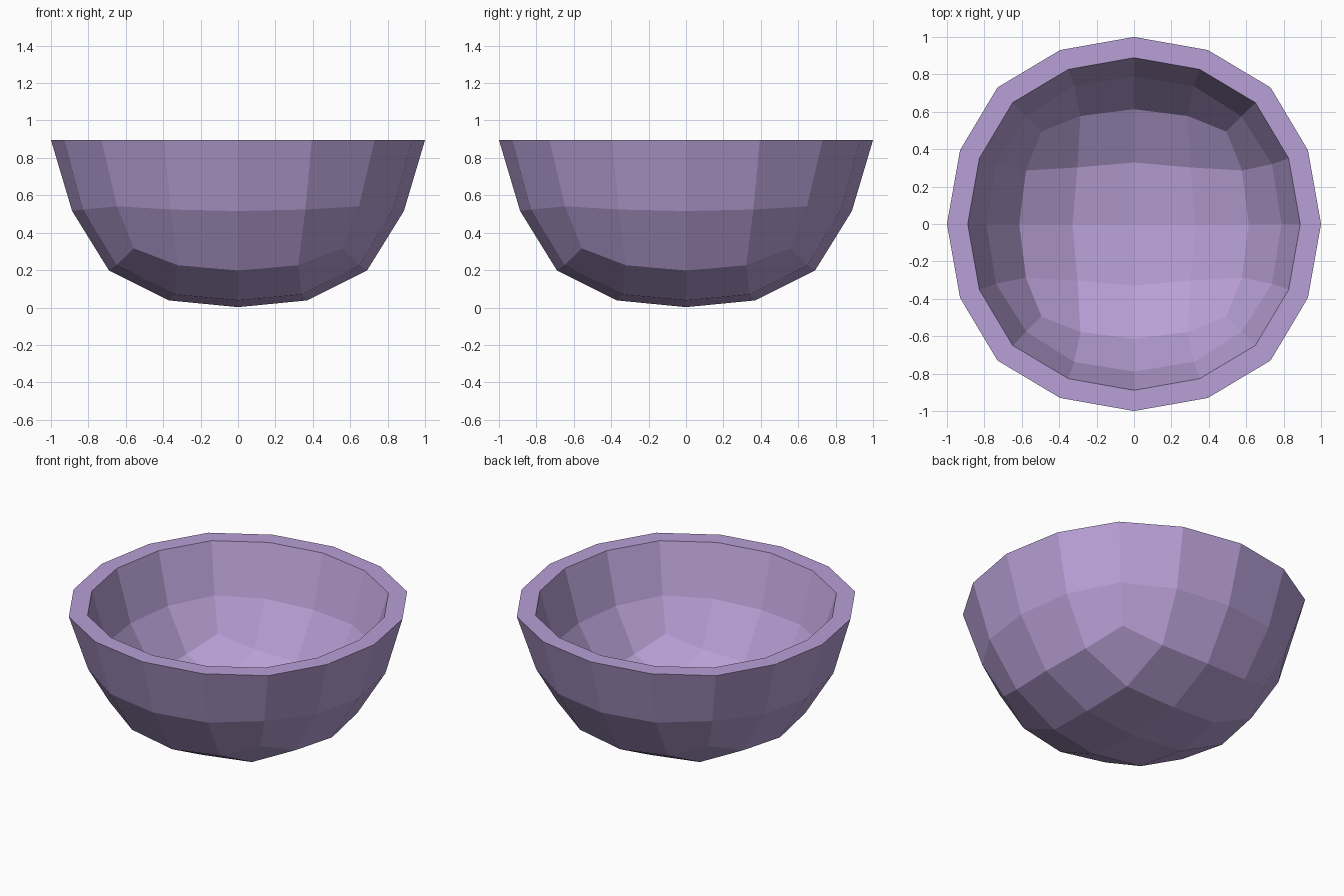
import bpy, bmesh

if "Cube" in bpy.data.objects:
    bpy.data.objects.remove(bpy.data.objects["Cube"])

RIM_Z = 0.896
INNER = 0.889  # inner shell is the outer one scaled about the rim centre

# One eighth of the cube-sphere: (level, major step, minor step) -> (major, minor, z)
SHAPE = {
    (0, 0, 0): (0.0, 0.0, 0.002), (0, 1, 0): (0.37, 0.0, 0.038), (0, 1, 1): (0.34, 0.34, 0.07),
    (0, 2, 0): (0.69, 0.0, 0.198), (0, 2, 1): (0.65, 0.322, 0.226), (0, 2, 2): (0.556, 0.556, 0.316),
    (1, 2, 0): (0.887, 0.0, 0.516), (1, 2, 1): (0.83, 0.36, 0.524), (1, 2, 2): (0.647, 0.647, 0.541),
    (2, 2, 0): (1.0, 0.0, RIM_Z), (2, 2, 1): (0.93, 0.395, RIM_Z), (2, 2, 2): (0.73, 0.73, RIM_Z),
}


def point(level, i, j, scale):
    """Mirror the eighth to any grid position."""
    a, b = max(abs(i), abs(j)), min(abs(i), abs(j))
    major, minor, z = SHAPE[(level, a, b)]
    x, y = (major, minor) if abs(i) >= abs(j) else (minor, major)
    sx = 1 if i >= 0 else -1
    sy = 1 if j >= 0 else -1
    return (sx * x * scale, sy * y * scale, RIM_Z + (z - RIM_Z) * scale)


# Grid positions around the border of the bottom patch
ring = ([(2, j) for j in range(-2, 2)] + [(i, 2) for i in range(2, -2, -1)]
        + [(-2, j) for j in range(2, -2, -1)] + [(i, -2) for i in range(-2, 2)])

bm = bmesh.new()


def shell(scale):
    """Bottom patch plus two wall bands; returns the rim loop."""
    v = {}

    def vert(level, i, j):
        key = (level, i, j)
        if key not in v:
            v[key] = bm.verts.new(point(level, i, j, scale))
        return v[key]

    for i in range(-2, 2):
        for j in range(-2, 2):
            bm.faces.new([vert(0, i, j), vert(0, i, j + 1),
                          vert(0, i + 1, j + 1), vert(0, i + 1, j)])
    for level in (0, 1):
        for n, p in enumerate(ring):
            q = ring[(n + 1) % 16]
            bm.faces.new([vert(level, *p), vert(level, *q),
                          vert(level + 1, *q), vert(level + 1, *p)])
    return [v[(2, *p)] for p in ring]


# Outer and inner shells joined by a flat rim
outer = shell(1.0)
inner = shell(INNER)
for n in range(16):
    m = (n + 1) % 16
    bm.faces.new([outer[n], outer[m], inner[m], inner[n]])
bmesh.ops.recalc_face_normals(bm, faces=bm.faces[:])

mesh = bpy.data.meshes.new("bowl")
bm.to_mesh(mesh)
bm.free()

mat = bpy.data.materials.new("soft purple")
mat.diffuse_color = (0.48, 0.352, 0.67, 1.0)
mat.use_nodes = True
mat.node_tree.nodes["Principled BSDF"].inputs["Base Color"].default_value = mat.diffuse_color
mesh.materials.append(mat)
bowl = bpy.data.objects.new("bowl", mesh)
bpy.context.collection.objects.link(bowl)
